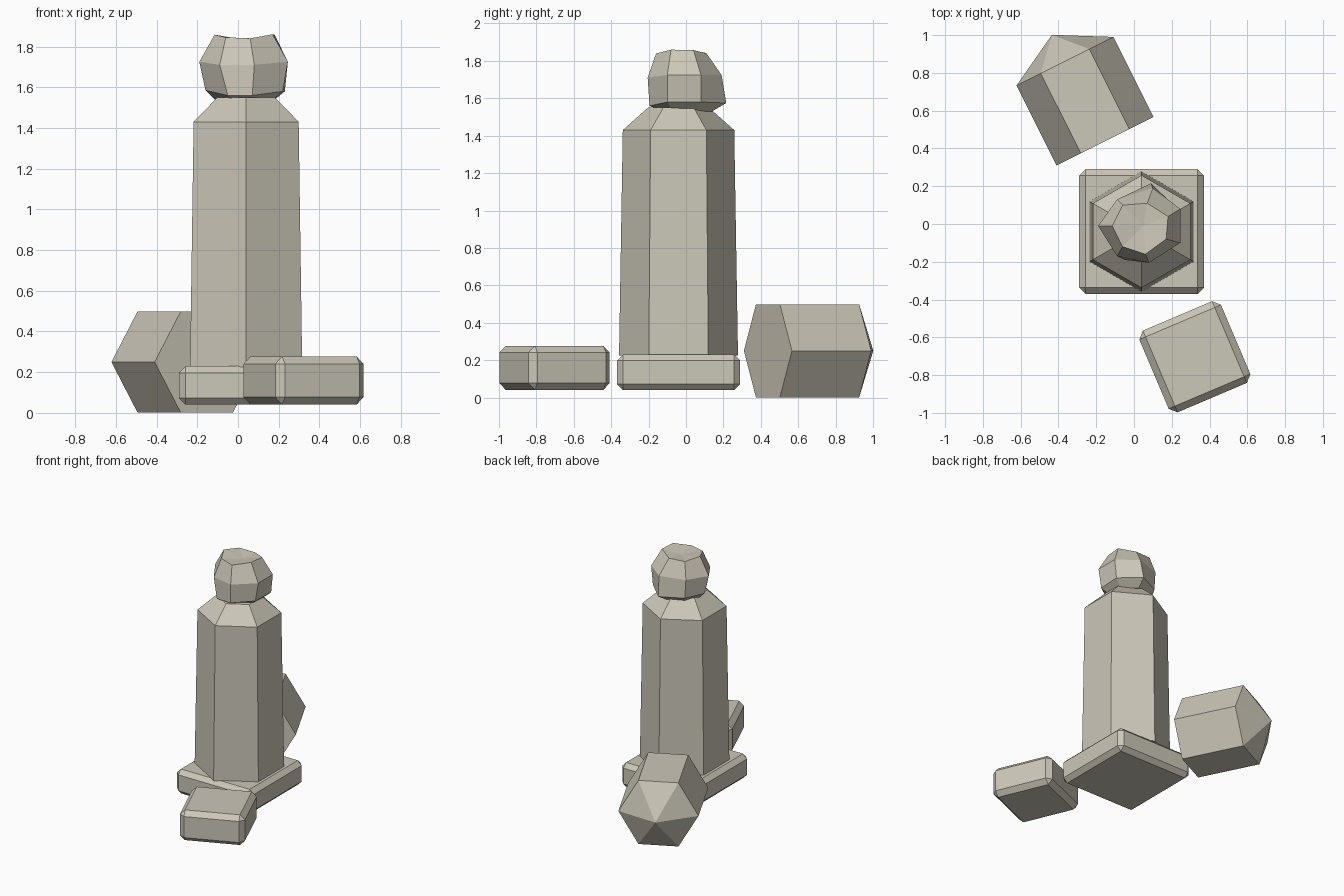
import bpy, bmesh, math
from mathutils import Vector, Matrix

if "Cube" in bpy.data.objects:
    bpy.data.objects.remove(bpy.data.objects["Cube"])

stone = bpy.data.materials.new("weathered stone")
stone.diffuse_color = (0.60, 0.57, 0.48, 1)
stone.use_nodes = True
stone.node_tree.nodes["Principled BSDF"].inputs["Base Color"].default_value = stone.diffuse_color


def finish(name, bm):
    """Turn a bmesh into a flat-shaded stone object."""
    bmesh.ops.recalc_face_normals(bm, faces=bm.faces)
    mesh = bpy.data.meshes.new(name)
    bm.to_mesh(mesh)
    bm.free()
    mesh.materials.append(stone)
    obj = bpy.data.objects.new(name, mesh)
    bpy.context.collection.objects.link(obj)
    return obj


def loft(name, rings, tip=None):
    """Skin a stack of rings; close the end with a cap or a tip point."""
    bm = bmesh.new()
    loops = [[bm.verts.new(p) for p in ring] for ring in rings]
    n = len(loops[0])
    for a, b in zip(loops, loops[1:]):
        for i in range(n):
            j = (i + 1) % n
            bm.faces.new((a[i], a[j], b[j], b[i]))
    bm.faces.new(loops[0])
    if tip is None:
        bm.faces.new(loops[-1])
    else:
        t = bm.verts.new(tip)
        for i in range(n):
            bm.faces.new((loops[-1][i], loops[-1][(i + 1) % n], t))
    return finish(name, bm)


def hexagon(radius, height, start):
    return [Vector((radius * math.cos(start + i * math.pi / 3),
                    radius * math.sin(start + i * math.pi / 3), height))
            for i in range(6)]


def slab(name, size, centre, turn, bevel):
    """Box with chamfered edges."""
    bm = bmesh.new()
    bmesh.ops.create_cube(bm, size=1, matrix=Matrix.Diagonal((*size, 1)))
    bmesh.ops.bevel(bm, geom=bm.edges[:], offset=bevel, segments=1,
                    affect='EDGES')
    obj = finish(name, bm)
    obj.location = centre
    obj.rotation_euler.z = math.radians(turn)
    return obj


# Plinth and the loose square block in front
slab("plinth", (0.66, 0.66, 0.19), (0.04, -0.04, 0.135), 0, 0.033)
slab("fallen_block", (0.47, 0.47, 0.236), (0.322, -0.703, 0.159), 23, 0.036)

# Six-sided tapering body with sloped shoulders
body = loft("body", [hexagon(r, z, math.pi / 2) for r, z in
                     ((0.318, 0.225), (0.298, 1.43), (0.163, 1.55))])
body.location = (0.04, -0.04, 0)

# Broken hexagonal shaft lying behind, pointed at its far end
shaft = loft("fallen_shaft", [hexagon(0.287, z, math.pi / 2) for z in (0, 0.474)],
             tip=(0, 0, 0.63))
shaft.matrix_world = (Matrix.Translation((-0.153, 0.438, 0.25))
                      @ Matrix.Rotation(math.radians(26.6), 4, 'Z')
                      @ Matrix.Rotation(math.radians(-90), 4, 'X')
                      @ Matrix.Rotation(math.radians(90), 4, 'Z'))

# Rough-hewn seven-sided head with a slightly dented crown
lower = [(-.16, 0, 1.585), (-.05, -.19, 1.56), (.07, -.195, 1.56),
         (.22, -.10, 1.58), (.23, .08, 1.58), (.09, .215, 1.575),
         (-.08, .13, 1.575)]
middle = [(-.19, -.01, 1.725), (-.09, -.17, 1.71), (.08, -.205, 1.71),
          (.245, -.10, 1.725), (.245, .08, 1.725), (.10, .19, 1.725),
          (-.09, .13, 1.72)]
crown = [(-.115, -.01, 1.858), (-.06, -.12, 1.845), (.06, -.16, 1.84),
         (.17, -.08, 1.86), (.18, .04, 1.858), (.07, .11, 1.84),
         (-.06, .10, 1.845)]
base = [(0.03 + (x - 0.03) * 0.7, y * 0.65, 1.53) for x, y, z in lower]
loft("head", [base, lower, middle, crown], tip=(0.05, -0.01, 1.83))
